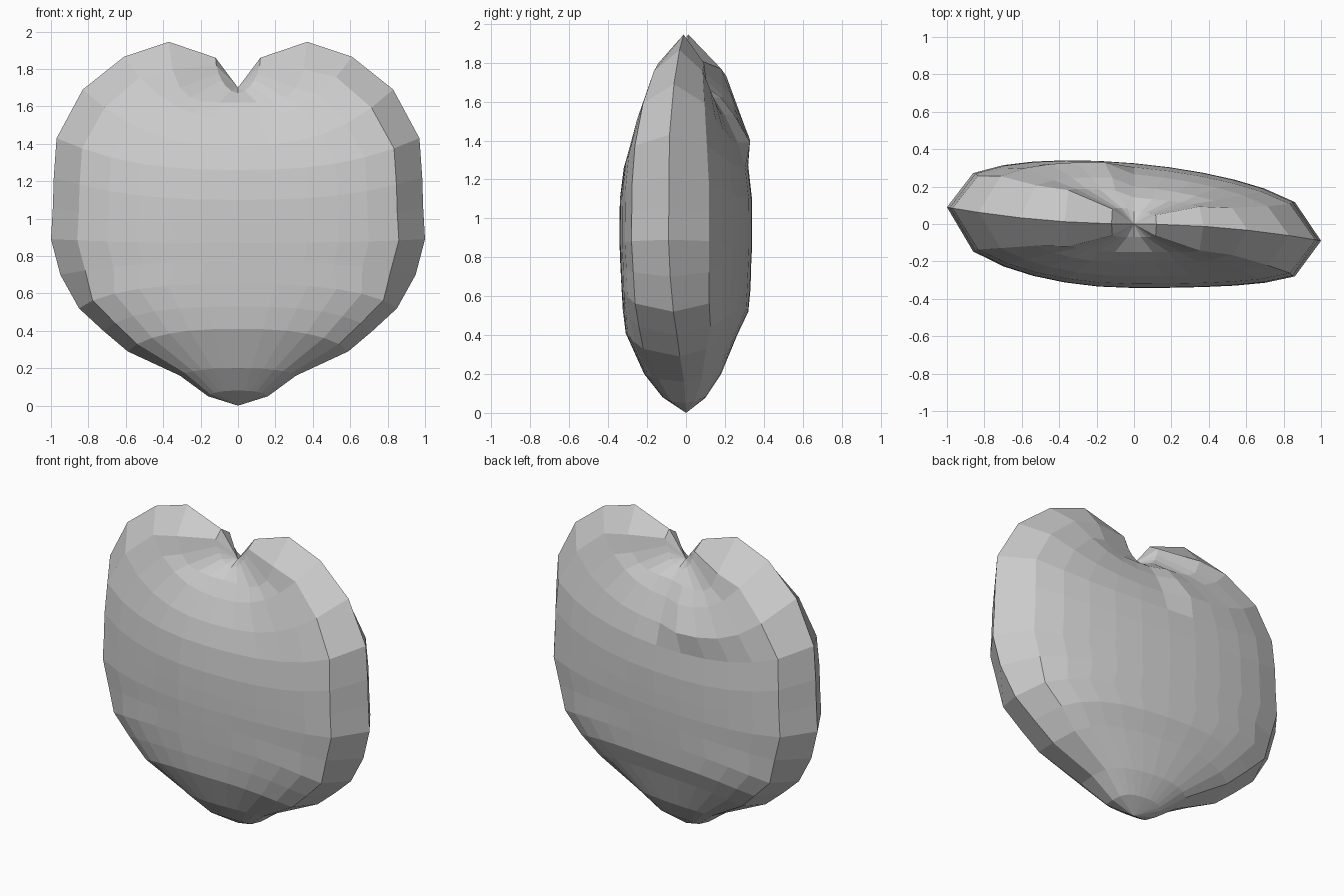
import bpy
import bmesh

default_cube = bpy.data.objects.get("Cube")
if default_cube:
    bpy.data.objects.remove(default_cube, do_unlink=True)

# Rings from cleft to tip: half width, height at the rim, height at the middle, half depth
RINGS = [
    (.12, 1.86, 1.67, .07), (.37, 1.945, 1.62, .15), (.61, 1.865, 1.53, .21),
    (.83, 1.69, 1.39, .28), (.97, 1.43, 1.26, .32), (.985, 1.22, 1.1, .34),
    (.99, 1.06, .97, .342), (1, .89, .87, .342), (.95, .7, .77, .338),
    (.85, .52, .65, .332), (.72, .4, .53, .325), (.59, .29, .41, .31),
    (.31, .16, .2, .215), (.16, .05, .08, .12),
]
CLEFT_HEIGHT = 1.7
SHEAR = -.09  # the two lobes lean opposite ways in depth
CREST_RINGS = 4
TIP_RINGS = 9

# The first rings wrap over the lobe crests, so they are boxier than the rest
WIDTH_POWER = {0: 1.7, 1: 1.5}
DEPTH_POWER = {0: .1, 1: .1, 2: .3}
RISE_POWER = {0: 1.6, 1: 4}

# Meridians as a fraction of the ring width, with the side they lie on
quarter = [1, .86, .7, .54, .37, .19]
half = quarter + [0] + [-u for u in reversed(quarter)]
MERIDIANS = [(u, -1) for u in half] + [(-u, 1) for u in half[1:-1]]


def ring_point(index, u, side):
    width, rim, middle, depth = RINGS[index]
    size = abs(u)
    back = side > 0
    x = width * (1 - (1 - size) ** WIDTH_POWER.get(index, 1.25 if index >= TIP_RINGS else 1))
    if u < 0:
        x = -x
    # The front is fuller towards the sides than the back
    fullness = DEPTH_POWER.get(index, .38 if back else .35)
    rise = RISE_POWER.get(index, 2.6)
    lean = abs(x)
    if back:
        lean = 1
        depth *= .82 if index > TIP_RINGS + 1 else .95
        # The right lobe slopes off more fully behind its crest
        if u < 0 and index < CREST_RINGS:
            depth *= 1.2
            rise *= 1.3
    y = side * depth * (1 - u * u) ** fullness
    z = middle + (rim - middle) * size ** rise
    return x, y + SHEAR * x * lean, z


def make_material(name, color):
    material = bpy.data.materials.new(name)
    material.use_nodes = True
    material.diffuse_color = color
    for node in material.node_tree.nodes:
        if node.type == "BSDF_PRINCIPLED":
            node.inputs["Base Color"].default_value = color
    return material


def build_heart():
    bm = bmesh.new()
    cleft = bm.verts.new((0, 0, CLEFT_HEIGHT))
    tip = bm.verts.new((0, 0, 0))
    rings = [[bm.verts.new(ring_point(i, u, side)) for u, side in MERIDIANS]
             for i in range(len(RINGS))]
    count = len(MERIDIANS)
    for j in range(count):
        k = (j + 1) % count
        # Fans at the cleft and the tip
        bm.faces.new((cleft, rings[0][j], rings[0][k]))
        bm.faces.new((tip, rings[-1][k], rings[-1][j]))
        # Bands between neighbouring rings
        for upper, lower in zip(rings, rings[1:]):
            bm.faces.new((upper[j], lower[j], lower[k], upper[k]))
    bmesh.ops.recalc_face_normals(bm, faces=bm.faces)
    mesh = bpy.data.meshes.new("heart")
    bm.to_mesh(mesh)
    bm.free()
    mesh.materials.append(make_material("plain grey", (.6, .6, .6, 1)))
    heart = bpy.data.objects.new("heart", mesh)
    bpy.context.collection.objects.link(heart)
    return heart


build_heart()
